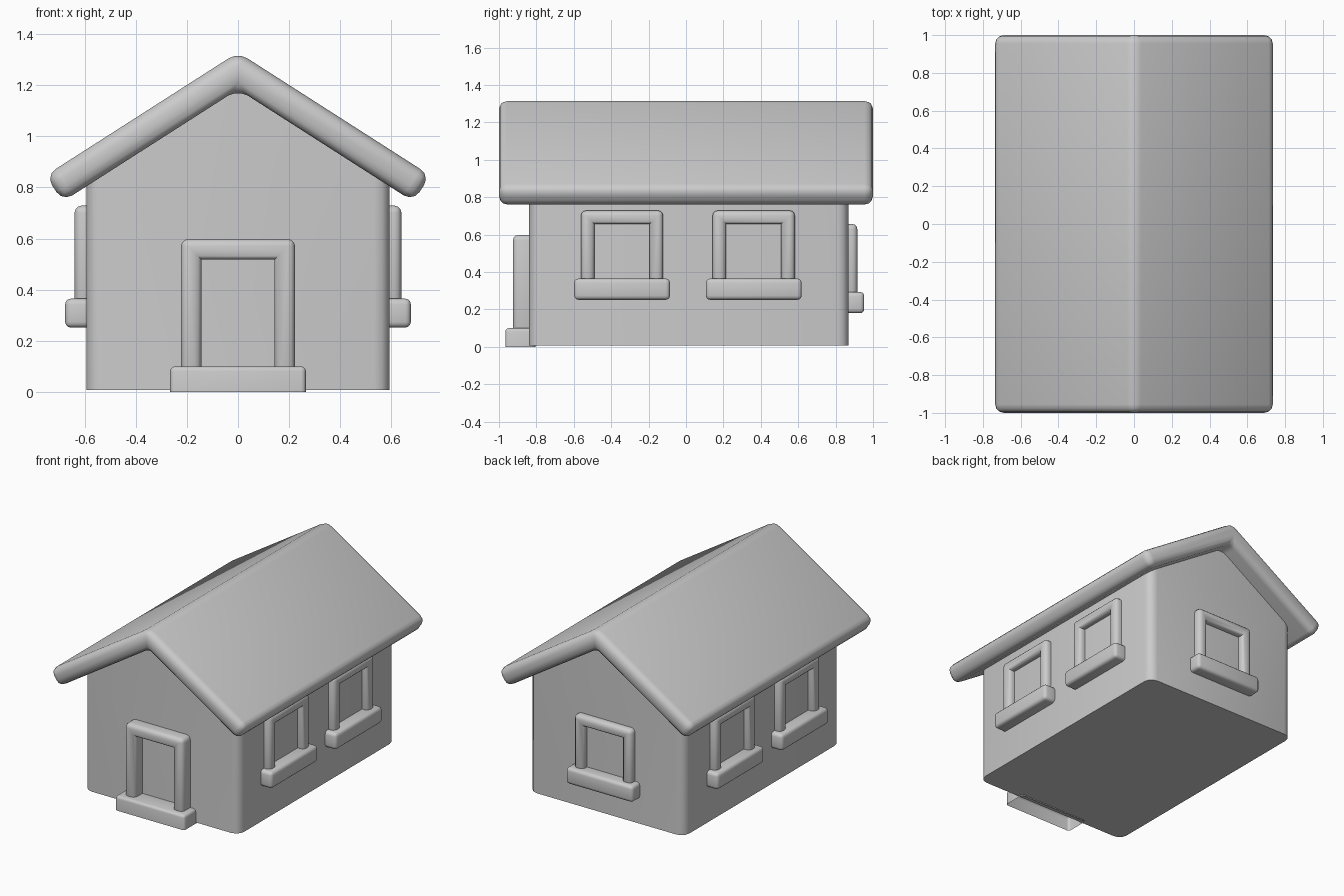
import bpy, bmesh, math
from mathutils import Matrix, Vector

if "Cube" in bpy.data.objects:
    bpy.data.objects.remove(bpy.data.objects["Cube"])


def prism(name, pts, y0, y1, bevel, pick, matrix=None, segments=3, open_bottom=False):
    """Extrude an x/z profile from y0 to y1 and round the picked edges."""
    bm = bmesh.new()
    face = bm.faces.new([bm.verts.new((x, y0, z)) for x, z in pts])
    out = bmesh.ops.extrude_face_region(bm, geom=[face])
    new = [v for v in out["geom"] if isinstance(v, bmesh.types.BMVert)]
    bmesh.ops.translate(bm, verts=new, vec=(0, y1 - y0, 0))
    bmesh.ops.recalc_face_normals(bm, faces=bm.faces[:])
    bm.normal_update()
    edges = [e for e in bm.edges if pick(e)]
    bmesh.ops.bevel(bm, geom=edges, offset=bevel, segments=segments,
                    profile=0.5, affect='EDGES', clamp_overlap=True)
    bm.normal_update()
    if open_bottom:
        low = [f for f in bm.faces if f.normal.z < -0.99]
        bmesh.ops.delete(bm, geom=low, context='FACES')
    if matrix:
        bm.transform(matrix)
    mesh = bpy.data.meshes.new(name)
    bm.to_mesh(mesh)
    bm.free()
    obj = bpy.data.objects.new(name, mesh)
    bpy.context.collection.objects.link(obj)
    bpy.ops.object.select_all(action='DESELECT')
    obj.select_set(True)
    bpy.context.view_layer.objects.active = obj
    bpy.ops.object.shade_smooth_by_angle(angle=math.radians(40))
    return obj


def rect(w, z0, z1):
    return [(-w, z0), (w, z0), (w, z1), (-w, z1)]


def convex(e):
    return e.is_convex


def everything(e):
    return True


def upright(e):
    d = e.verts[0].co - e.verts[1].co
    return abs(d.x) + abs(d.y) < 1e-5


def not_on_floor(e):
    return max(v.co.z for v in e.verts) > 0.02


def place(x, y, turn):
    return Matrix.Translation((x, y, 0)) @ Matrix.Rotation(math.radians(turn), 4, 'Z')


def frame(name, w, z0, z1, bar, out, matrix):
    """Upside-down U of rounded bars, standing out from the wall along local -y."""
    pts = [(-w, z0), (-w, z1), (w, z1), (w, z0),
           (w - bar, z0), (w - bar, z1 - bar), (bar - w, z1 - bar), (bar - w, z0)]
    prism(name, pts, -out, 0.05, 0.028, convex, matrix)


def window(name, z, matrix):
    frame(name + "_frame", 0.22, z + 0.08, z + 0.477, 0.073, 0.046, matrix)
    prism(name + "_sill", rect(0.256, z, z + 0.113), -0.083, 0.04, 0.022,
          everything, matrix)


# Walls with gable ends and rounded vertical corners
prism("walls", [(-0.593, 0.008), (0.593, 0.008), (0.593, 0.86), (0, 1.24), (-0.593, 0.86)],
      -0.84, 0.87, 0.06, upright)

# Thick bent roof slab with rounded edges
slope = 0.64
d = Vector((1, -slope)).normalized()
n = Vector((slope, 1)).normalized()
half = 0.061
rise = half / n.y
end = Vector((0.719, 1.256 - slope * 0.719))
top, low = end + n * half, end - n * half
prism("roof", [(0, 1.256 + rise), tuple(top), tuple(low), (0, 1.256 - rise),
               (-low.x, low.y), (-top.x, top.y)], -1, 1, 0.045, everything)

# Door frame and step
front = place(0, -0.84, 0)
frame("door_frame", 0.223, 0.07, 0.598, 0.08, 0.085, front)
prism("door_step", rect(0.265, 0.0, 0.1), -0.126, 0.035, 0.018, not_on_floor, front,
      open_bottom=True)

# Windows: two on each long side, one at the back
for side, x, turn in (("right", 0.593, 90), ("left", -0.593, -90)):
    for label, y in (("front", -0.342), ("rear", 0.362)):
        window(f"{side}_{label}_window", 0.252, place(x, y, turn))
window("back_window", 0.18, place(0, 0.87, 180))
